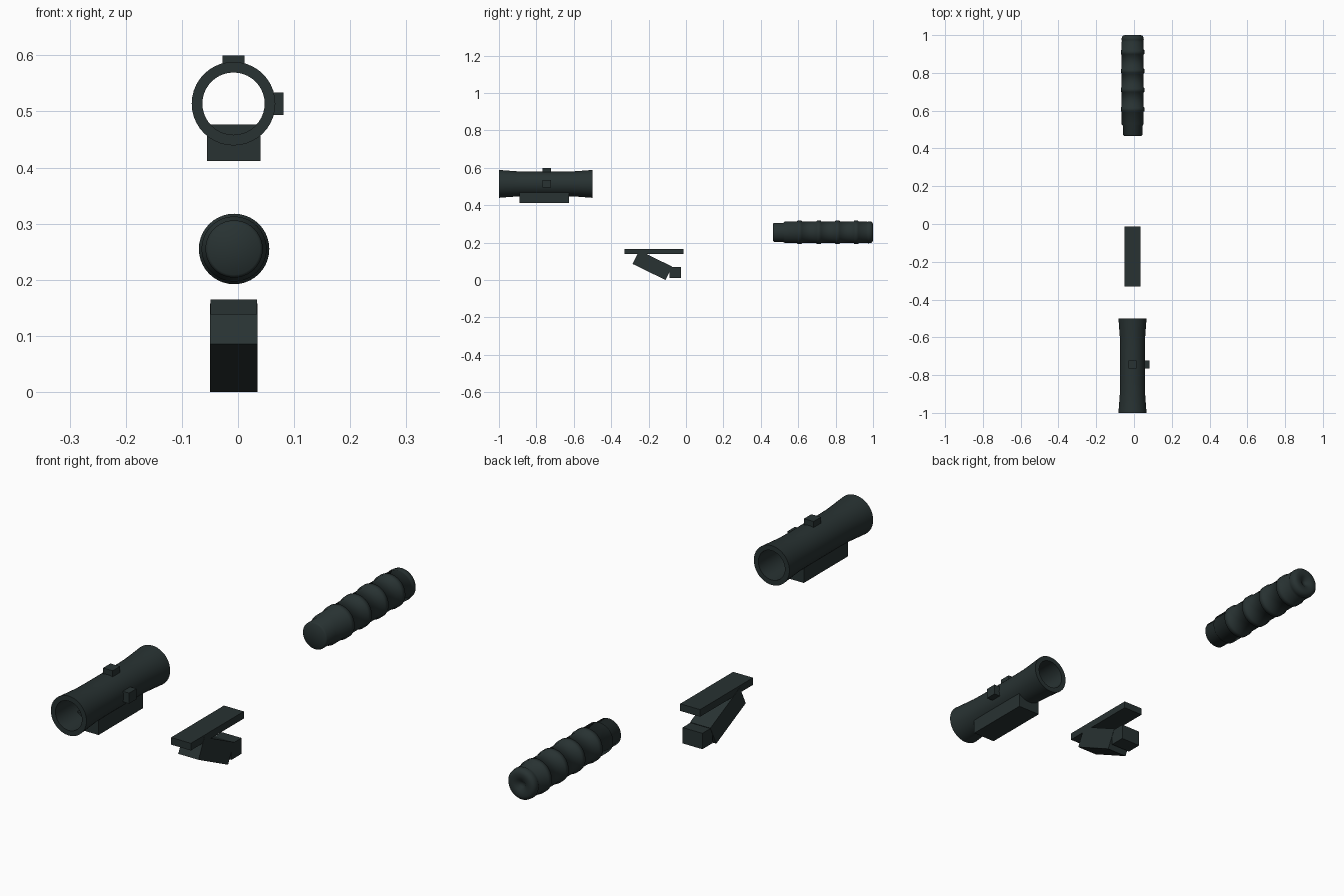
import bpy, bmesh, math
from mathutils import Matrix

if "Cube" in bpy.data.objects:
    bpy.data.objects.remove(bpy.data.objects["Cube"])

dark = bpy.data.materials.new("dark green grey")
dark.diffuse_color = (0.021, 0.032, 0.032, 1)
dark.use_nodes = True
dark.node_tree.nodes["Principled BSDF"].inputs["Base Color"].default_value = dark.diffuse_color


def finish(name, bm):
    bmesh.ops.recalc_face_normals(bm, faces=bm.faces)
    me = bpy.data.meshes.new(name)
    bm.to_mesh(me)
    bm.free()
    me.materials.append(dark)
    ob = bpy.data.objects.new(name, me)
    bpy.context.collection.objects.link(ob)
    return ob


def box(name, lo, hi, tilt=0):
    """Box between two corners, tilted about x through its centre."""
    bm = bmesh.new()
    size = [b - a for a, b in zip(lo, hi)]
    mid = [(a + b) / 2 for a, b in zip(lo, hi)]
    m = (Matrix.Translation(mid) @ Matrix.Rotation(tilt, 4, 'X')
         @ Matrix.Diagonal((*size, 1)))
    bmesh.ops.create_cube(bm, size=1, matrix=m)
    return finish(name, bm)


def lathe(name, profile, x, z, closed=False, angle=35, n=40):
    """Turn (y, radius) points around an axis along y."""
    bm = bmesh.new()
    rings = []
    for y, r in profile:
        if r == 0:
            rings.append([bm.verts.new((x, y, z))] * n)
        else:
            rings.append([bm.verts.new((x + r * math.cos(2 * math.pi * i / n), y,
                                        z + r * math.sin(2 * math.pi * i / n)))
                          for i in range(n)])
    pairs = list(zip(rings, rings[1:]))
    if closed:
        pairs.append((rings[-1], rings[0]))
    for a, b in pairs:
        for i in range(n):
            j = (i + 1) % n
            bm.faces.new(list(dict.fromkeys((a[i], a[j], b[j], b[i]))))
    ob = finish(name, bm)
    bpy.ops.object.select_all(action='DESELECT')
    ob.select_set(True)
    bpy.context.view_layer.objects.active = ob
    bpy.ops.object.shade_smooth_by_angle(angle=math.radians(angle))
    return ob


# Sight: hollow flared tube, rail mount and two adjustment knobs
SX, SZ = -0.008, 0.514
tube = [(-1, 0.0745), (-0.955, 0.071), (-0.9, 0.067), (-0.84, 0.066),
        (-0.66, 0.066), (-0.6, 0.067), (-0.545, 0.071), (-0.5, 0.0745),
        (-0.5, 0.0555), (-1, 0.0555)]
lathe("sight_tube", tube, SX, SZ, closed=True)
box("sight_mount", (-0.055, -0.89, 0.412), (0.04, -0.625, 0.477))
box("top_knob", (-0.028, -0.766, 0.573), (0.012, -0.722, 0.6))
box("side_knob", (0.051, -0.766, 0.494), (0.081, -0.722, 0.534))

# Folding bracket: flat plate, slanted arm and end block
box("bracket_plate", (-0.049, -0.33, 0.138), (0.034, -0.014, 0.165))
box("bracket_arm", (-0.05, -0.278, 0.039), (0.035, -0.082, 0.119), math.radians(-26))
box("bracket_end_block", (-0.049, -0.088, 0.01), (0.034, -0.028, 0.07))

# Ribbed barrel: narrow nose, raised bands, rounded tail with a dimple
body = [(0.466, 0), (0.466, 0.046), (0.471, 0.051), (0.52, 0.051), (0.528, 0.058)]
for y in (0.607, 0.71, 0.81, 0.91):
    body += [(y - 0.013, 0.058), (y - 0.010, 0.0628), (y + 0.010, 0.0628), (y + 0.013, 0.058)]
body += [(0.965, 0.058), (0.969, 0.056), (0.975, 0.059), (0.99, 0.057), (0.997, 0.051),
         (1.0, 0.042), (0.998, 0.022), (0.988, 0.01), (0.985, 0)]
lathe("ribbed_barrel", body, -0.007, 0.255, angle=60)
